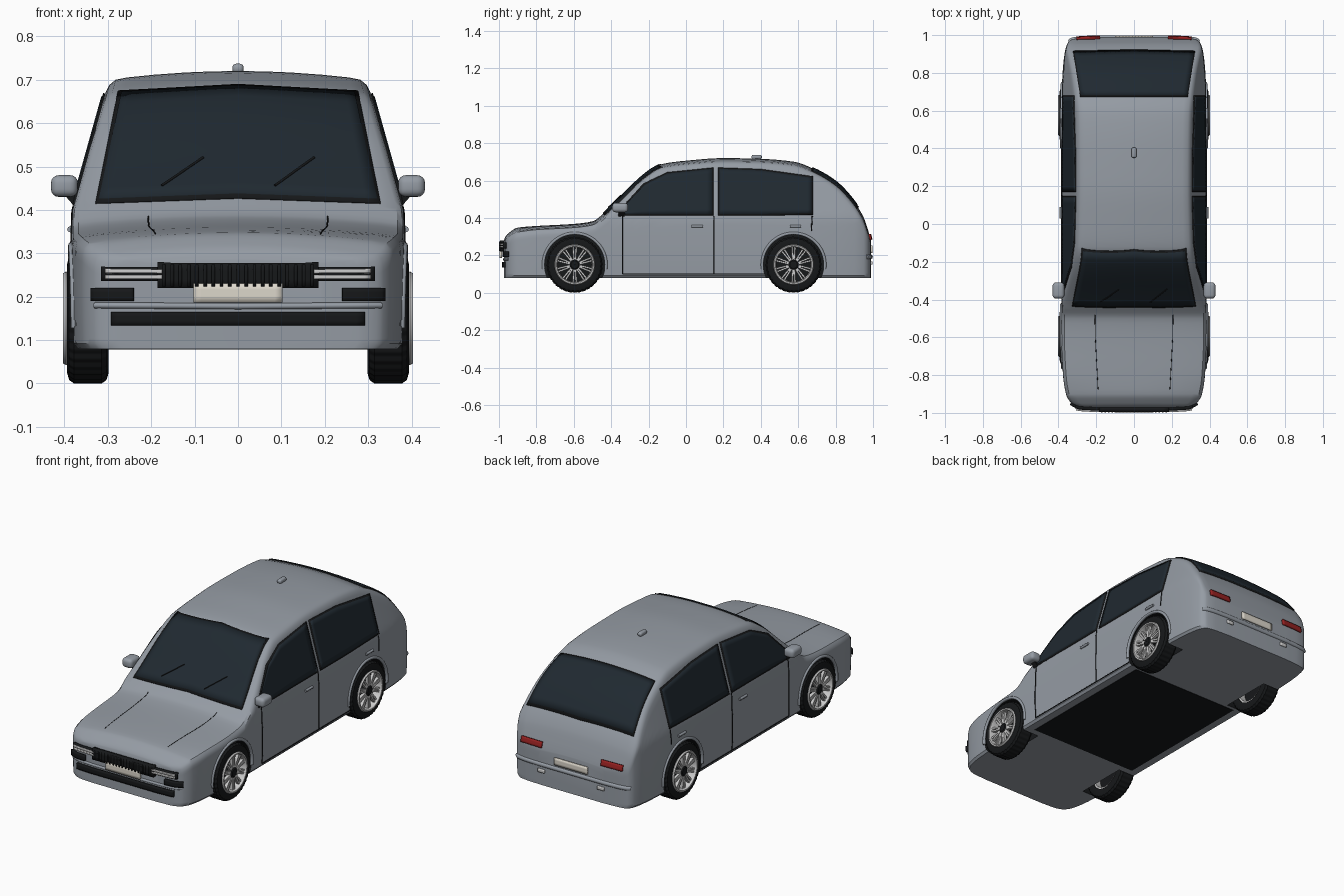
import bpy, bmesh, math
from mathutils import Vector, Matrix
from mathutils.bvhtree import BVHTree

if "Cube" in bpy.data.objects:
    bpy.data.objects.remove(bpy.data.objects["Cube"])

def material(name, rgb):
    m = bpy.data.materials.new(name)
    m.diffuse_color = (*rgb, 1)
    m.use_nodes = True
    m.node_tree.nodes["Principled BSDF"].inputs["Base Color"].default_value = m.diffuse_color
    return m

PAINT = material("paint", (.30, .33, .37))
GLASS = material("glass", (.014, .022, .03))
BLACK = material("black", (.008, .009, .01))
SILVER = material("silver", (.55, .57, .56))
CREAM = material("cream", (.72, .68, .6))
RED = material("red", (.3, .015, .015))

def finish(name, bm, mat, recalc=True):
    if recalc:
        bmesh.ops.recalc_face_normals(bm, faces=bm.faces)
    me = bpy.data.meshes.new(name)
    bm.to_mesh(me)
    me.materials.append(mat)
    ob = bpy.data.objects.new(name, me)
    bpy.context.collection.objects.link(ob)
    return ob

# body stations: y, half width, roof height, crown
KEYS = [(-.972, .20, .283, .008), (-.966, .29, .30, .015), (-.945, .335, .322, .022), (-.90, .36, .348, .024),
        (-.8, .376, .357, .02), (-.6, .385, .368, .02), (-.5, .385, .382, .02), (-.44, .385, .424, .02),
        (-.4, .385, .46, .02), (-.18, .385, .662, .02), (-.12, .385, .69, .02), (0, .385, .706, .02),
        (.2, .385, .72, .02), (.4, .385, .716, .02), (.58, .384, .70, .02), (.68, .383, .663, .02),
        (.8, .378, .592, .02), (.9, .368, .485, .02), (.95, .355, .402, .02), (.975, .335, .33, .02),
        (.985, .29, .295, .015), (.99, .2, .275, .01)]
FLOOR, BELT = .08, .40

def section(w, zt, crown):
    e = zt - crown
    def side(z):
        if z > BELT:
            return w - .004 - .28 * (z - BELT)
        return w - .004 * ((z - .22) / .18) ** 2
    half = [(0, FLOOR), (w - .012, FLOOR)]
    for i in range(16):
        z = FLOOR + .012 + (e - .03 - FLOOR - .012) * i / 15
        half.append((side(z), z))
    half += [(side(e - .012) - .004, e - .012), (side(e) - .015, e)]
    half += [(side(e) * f, zt - crown * f * f) for f in (.86, .65, .4, .2, 0)]
    return half + [(-x, z) for x, z in half[-2:0:-1]]

def stations():
    out, n = [], len(KEYS)
    def tangent(i, c):
        if i in (0, n - 1):
            return 0 if c == 0 else (KEYS[min(i + 1, n - 1)][c] - KEYS[max(i - 1, 0)][c]) / \
                (KEYS[min(i + 1, n - 1)][0] - KEYS[max(i - 1, 0)][0])
        a, b, d = KEYS[i - 1], KEYS[i], KEYS[i + 1]
        s, t = (b[c] - a[c]) / (b[0] - a[0]), (d[c] - b[c]) / (d[0] - b[0])
        return 0 if s * t <= 0 else 2 * s * t / (s + t)
    for i in range(n - 1):
        a, b = KEYS[i], KEYS[i + 1]
        h = b[0] - a[0]
        for t in (0, .25, .5, .75):
            v = [a[0] + h * t]
            for c in (1, 2, 3):
                v.append((2*t**3 - 3*t*t + 1) * a[c] + (t**3 - 2*t*t + t) * h * tangent(i, c)
                         + (3*t*t - 2*t**3) * b[c] + (t**3 - t*t) * h * tangent(i + 1, c))
            out.append(v)
    return out + [KEYS[-1]]

bm = bmesh.new()
rings = [[bm.verts.new((x, y, z)) for x, z in section(w, zt, c)] for y, w, zt, c in stations()]
for a, b in zip(rings, rings[1:]):
    for i in range(len(a)):
        j = (i + 1) % len(a)
        bm.faces.new((a[i], a[j], b[j], b[i]))
bm.faces.new(rings[0])
bm.faces.new(rings[-1])
body = finish("body", bm, PAINT)
bvh = BVHTree.FromBMesh(bm)

# wheel wells cut out of the body
WHEELS = [(s, y) for s in (1, -1) for y in (-.595, .575)]
bm = bmesh.new()
for s, y in WHEELS:
    bmesh.ops.create_cone(bm, cap_ends=True, segments=64, radius1=.162, radius2=.162, depth=.3,
                          matrix=Matrix.Translation((s * .425, y, .15)) @ Matrix.Rotation(math.pi / 2, 4, 'Y'))
cutter = finish("well_cutter", bm, BLACK)
cutter.hide_render = True
mod = body.modifiers.new("wells", 'BOOLEAN')
mod.operation, mod.object, mod.solver, mod.material_mode = 'DIFFERENCE', cutter, 'EXACT', 'TRANSFER'
bpy.context.view_layer.update()
body.data = bpy.data.meshes.new_from_object(body.evaluated_get(bpy.context.evaluated_depsgraph_get()))
body.modifiers.clear()
bpy.data.objects.remove(cutter)

# helpers laying parts on the body surface
DIRS = {'R': Vector((-1, 0, 0)), 'F': Vector((0, 1, 0)), 'B': Vector((0, -1, 0)), 'T': Vector((0, 0, -1))}

def hit(p, axis, off):
    a, b = p
    o = Vector({'R': (2, a, b), 'F': (a, -2, b), 'B': (a, 2, b), 'T': (a, b, 2)}[axis])
    loc, nor, _, _ = bvh.ray_cast(o, DIRS[axis])
    if loc is None:
        loc, nor, _, _ = bvh.find_nearest(o + DIRS[axis])
    return loc + nor * off

def along(pts, u):
    t = u * (len(pts) - 1)
    i = min(int(t), len(pts) - 2)
    return Vector(pts[i]).lerp(Vector(pts[i + 1]), t - i)

def panel(name, low, high, axis, mat, off=.003, thick=.008, mirror=False, n=24, m=10):
    bm = bmesh.new()
    g = [[bm.verts.new(hit(along(low, i / n).lerp(along(high, i / n), j / m), axis, off))
          for j in range(m + 1)] for i in range(n + 1)]
    for i in range(n):
        for j in range(m):
            bm.faces.new((g[i][j], g[i+1][j], g[i+1][j+1], g[i][j+1]))
    bm.normal_update()
    if sum(f.normal.dot(DIRS[axis]) for f in bm.faces) > 0:
        bmesh.ops.reverse_faces(bm, faces=bm.faces)
    ob = finish(name, bm, mat, False)
    s = ob.modifiers.new("thickness", 'SOLIDIFY')
    s.thickness, s.offset = thick, 0
    if mirror:
        ob.modifiers.new("mirror", 'MIRROR')
    return ob

def rect(name, x0, x1, z0, z1, axis, mat, off, thick, mirror=False, n=12):
    return panel(name, [(x0, z0), (x1, z0)], [(x0, z1), (x1, z1)], axis, mat, off, thick, mirror, n, 3)

def tube(name, paths, axis, mat, r, off=0, mirror=True, n=24):
    cu = bpy.data.curves.new(name, 'CURVE')
    cu.dimensions, cu.bevel_depth, cu.bevel_resolution, cu.use_fill_caps = '3D', r, 2, True
    for pts in paths:
        for s in ((1, -1) if mirror else (1,)):
            sp = cu.splines.new('POLY')
            sp.points.add(n)
            for i in range(n + 1):
                p = hit(along(pts, i / n), axis, off)
                sp.points[i].co = (p.x * s, p.y, p.z, 1)
    cu.materials.append(mat)
    bpy.context.collection.objects.link(bpy.data.objects.new(name, cu))

def box(name, c, size, mat, bevel=0):
    bm = bmesh.new()
    bmesh.ops.create_cube(bm, size=1, matrix=Matrix.Translation(c) @ Matrix.Diagonal((*size, 1)))
    if bevel:
        bmesh.ops.bevel(bm, geom=bm.edges[:], offset=bevel, segments=4, profile=.5, affect='EDGES')
    return finish(name, bm, mat)

# windows, each with a slightly larger black seal
for tag, mat, g, off in (("seal", BLACK, .008, .001), ("window", GLASS, 0, .003)):
    panel("front_side_" + tag, [(-.355-g, .42-g), (-.23, .42-g), (-.1, .42-g), (.14+g, .42-g)],
          [(-.35-g, .44), (-.22-g, .575+g), (-.1, .635+g), (.14+g, .66+g)], 'R', mat, off, mirror=True)
    panel("rear_side_" + tag, [(.178-g, .42-g), (.4, .42-g), (.672+g, .425-g)],
          [(.178-g, .66+g), (.4, .652+g), (.672+g, .613+g)], 'R', mat, off, mirror=True)
    panel("windscreen_" + tag, [(-.32-g, .422-g), (0, .434-g), (.32+g, .422-g)],
          [(-.268-g, .667+g/2), (0, .682+g/2), (.268+g, .667+g/2)], 'F', mat, off)
    panel("rear_" + tag, [(-.315-g, .905+g), (0, .912+g), (.315+g, .905+g)],
          [(-.28-g/2, .68-g), (0, .68-g), (.28+g/2, .68-g)], 'T', mat, off)

# seams, arches, handles, wipers
tube("door_seams", [[(-.34, .41), (-.34, .1)], [(.15, .41), (.15, .1)], [(-.34, .1), (.42, .1)],
                    [(.675, .41), (.67, .33)]], 'R', BLACK, .003)
tube("bonnet_seams", [[(.207, -.48), (.205, -.6), (.19, -.88)]], 'T', BLACK, .002, -.0008)
tube("wheel_arch_lips", [[(y + .168 * math.cos(a * math.pi / 24), .15 + .168 * math.sin(a * math.pi / 24))
                          for a in range(-1, 26)] for _, y in WHEELS[:2]], 'R', PAINT, .008, n=52)
tube("door_handles", [[(.03, .355), (.09, .355)], [(.555, .355), (.615, .355)]], 'R', PAINT, .007, .004)
tube("wipers", [[(-.175, .45), (-.08, .515)], [(.085, .45), (.175, .515)]], 'F', BLACK, .003, .009, False)

# front end
rect("grille", -.185, .185, .22, .278, 'F', BLACK, .010, .026)
for i in range(19):
    x = -.171 + i * .019
    rect("grille_rib", x - .004, x + .004, .224, .274, 'F', BLACK, .022, .010, n=2)
rect("headlight_housing", .18, .31, .236, .268, 'F', BLACK, .006, .02, True)
for z in (.241, .254):
    rect("headlight_strip", .17, .30, z, z + .009, 'F', SILVER, .018, .012, True)
rect("fog_vent", .24, .333, .19, .22, 'F', BLACK, .005, .014, True)
rect("lower_intake", -.29, .29, .134, .165, 'F', BLACK, .005, .014, n=32)
rect("front_plate", -.102, .102, .187, .23, 'F', CREAM, .018, .014)
tube("front_bumper_crease", [[(-.33, .18), (0, .178), (.33, .18)]], 'F', PAINT, .007, 0, False)

# rear end
rect("tail_light", .18, .305, .282, .312, 'B', RED, .005, .012, True)
rect("rear_plate", -.1, .1, .213, .253, 'B', CREAM, .003, .008)
tube("rear_bumper", [[(-.345, .192), (.345, .192)]], 'B', PAINT, .013, -.004, False, 48)
rect("rear_reflector", .16, .2, .15, .168, 'B', SILVER, .002, .01, True, 4)

# mirrors, antenna, underbody
for s in (1, -1):
    box("door_mirror", (s * .4, -.352, .455), (.062, .085, .05), PAINT, .018)
    stalk = box("mirror_stalk", (0, 0, 0), (.05, .03, .016), BLACK)
    stalk.location, stalk.rotation_euler = (s * .382, -.345, .426), (0, -s * .85, 0)
box("antenna", (0, .378, .726), (.026, .055, .022), PAINT, .009)
box("underbody", (0, 0, .081), (.66, .82, .006), BLACK)

# wheels
def lathe(name, prof, mat, seg=72, tread=0):
    bm = bmesh.new()
    rs = []
    for i in range(seg):
        a = 2 * math.pi * i / seg
        rs.append([bm.verts.new((x, q * math.cos(a), q * math.sin(a))) for x, r in prof
                   for q in [r - (tread if r > .14 and i % 4 > 1 else 0)]])
    for i in range(seg):
        a, b = rs[i], rs[(i + 1) % seg]
        for j in range(len(prof)):
            k = (j + 1) % len(prof)
            bm.faces.new((a[j], a[k], b[k], b[j]))
    return finish(name, bm, mat)

tire = lathe("tire", [(-.045, .1), (-.048, .125), (-.043, .142), (-.032, .15), (.032, .15), (.043, .142),
                      (.048, .125), (.046, .1)], BLACK, 144, .003)
rim = lathe("rim", [(-.04, .09), (-.04, .102), (.04, .102), (.05, .108), (.057, .104), (.056, .097), (.04, .092)], SILVER)
back = lathe("rim_backing", [(.0, .002), (.0, .095), (.012, .095), (.012, .002)], BLACK)
hub = lathe("hub", [(.01, .001), (.01, .028), (.044, .028), (.05, .02), (.05, .001)], BLACK, 32)
bm = bmesh.new()
for i in range(10):
    for d in (-1, 1):
        R = Matrix.Rotation(i * math.pi / 5 + d * .1, 4, 'X')
        bmesh.ops.create_cube(bm, size=1, matrix=R @ Matrix.Translation((.037, 0, .06))
                              @ Matrix.Rotation(d * -.04, 4, 'X') @ Matrix.Diagonal((.016, .009, .074, 1)))
spokes = finish("spokes", bm, SILVER)
for part in (tire, rim, back, hub, spokes):
    for k, (s, y) in enumerate(WHEELS):
        ob = part if k == 0 else part.copy()
        if k:
            bpy.context.collection.objects.link(ob)
        ob.location = (s * .346, y, .15)
        ob.rotation_euler = (0, 0, 0 if s > 0 else math.pi)

# smooth shading with sharp edges kept
bpy.ops.object.select_all(action='DESELECT')
for ob in bpy.context.scene.objects:
    if ob.type == 'MESH':
        ob.select_set(True)
        bpy.context.view_layer.objects.active = ob
bpy.ops.object.shade_smooth_by_angle(angle=math.radians(32))
